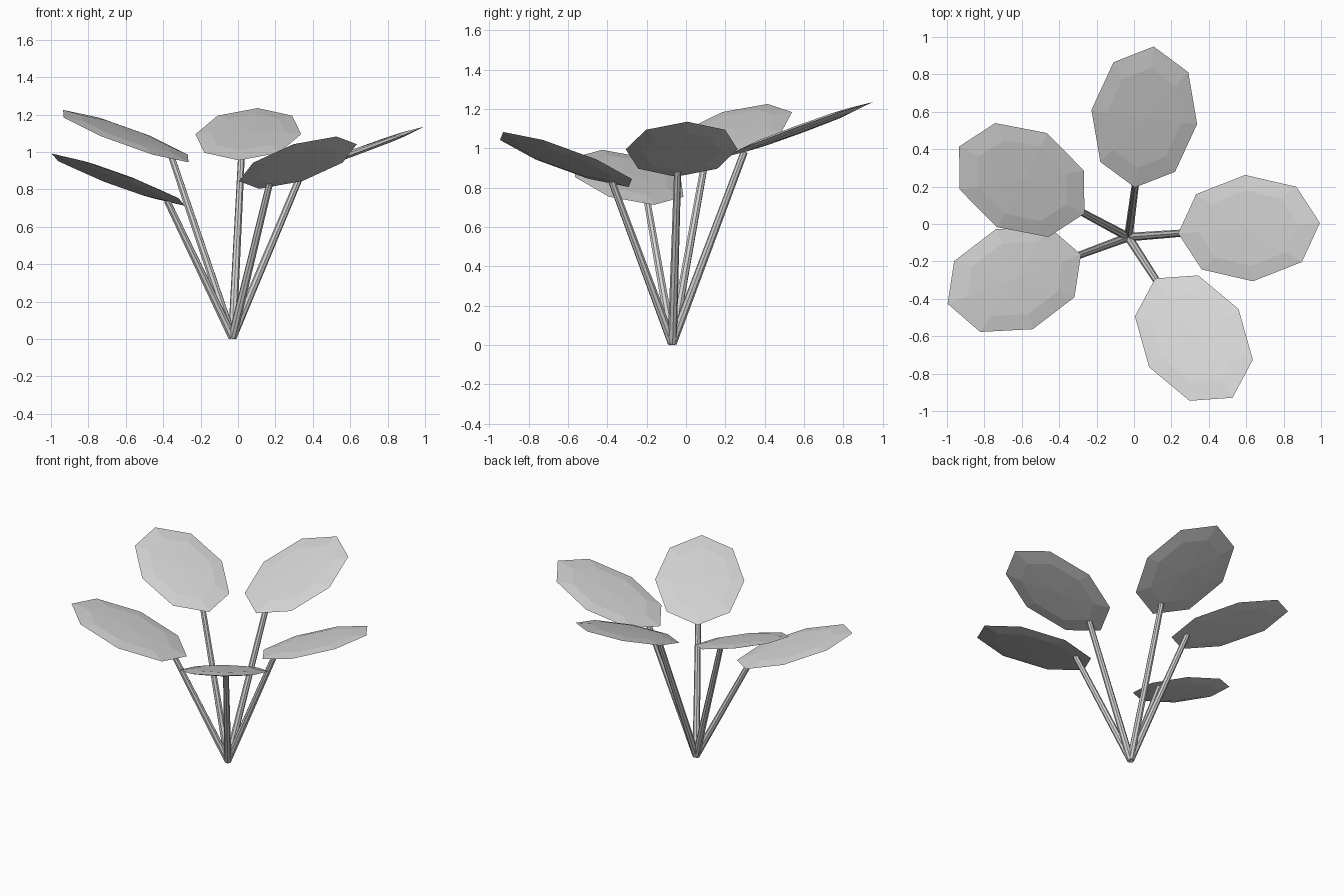
import bpy
import math
from mathutils import Vector, Euler

cube = bpy.data.objects.get("Cube")
if cube:
    bpy.data.objects.remove(cube, do_unlink=True)

grey = bpy.data.materials.new("light_grey")
grey.use_nodes = True
COLOUR = (0.66, 0.66, 0.66, 1)
grey.diffuse_color = COLOUR
grey.node_tree.nodes["Principled BSDF"].inputs["Base Color"].default_value = COLOUR

ROOT = Vector((-0.03, -0.07, 0.009))
LEAF_SIZE = Vector((0.405, 0.285, 0.018))   # half length, half width, half thickness
TILT = math.radians(20.2)

# Centre of each leaf; every leaf points away from the root
LEAVES = {
    "back": (0.055, 0.572, 1.095),
    "left": (0.615, -0.022, 0.995),
    "front_left": (0.32, -0.61, 0.943),
    "front_right": (-0.64, -0.295, 0.852),
    "back_right": (-0.60, 0.235, 1.085),
}


def add_leaf(name, centre, turn):
    """Flattened eight-sided lens, tip raised."""
    bpy.ops.mesh.primitive_uv_sphere_add(segments=8, ring_count=4, radius=1)
    leaf = bpy.context.object
    leaf.name = name + "_leaf"
    leaf.scale = LEAF_SIZE
    leaf.rotation_euler = turn
    leaf.location = centre
    leaf.data.materials.append(grey)


def add_stem(name, top):
    """Slightly tapered straight stalk from the root to the leaf."""
    span = top - ROOT
    bpy.ops.mesh.primitive_cone_add(vertices=8, radius1=0.023, radius2=0.018,
                                    depth=span.length)
    stem = bpy.context.object
    stem.name = name + "_stem"
    stem.rotation_euler = span.to_track_quat('Z', 'Y').to_euler()
    stem.location = (ROOT + top) / 2
    stem.data.materials.append(grey)


for name, position in LEAVES.items():
    centre = Vector(position)
    outward = centre - ROOT
    turn = Euler((0, -TILT, math.atan2(outward.y, outward.x)))
    add_leaf(name, centre, turn)
    # The stem meets the underside a little in from the leaf base
    add_stem(name, centre + turn.to_matrix() @ Vector((-0.30, 0, -0.01)))
